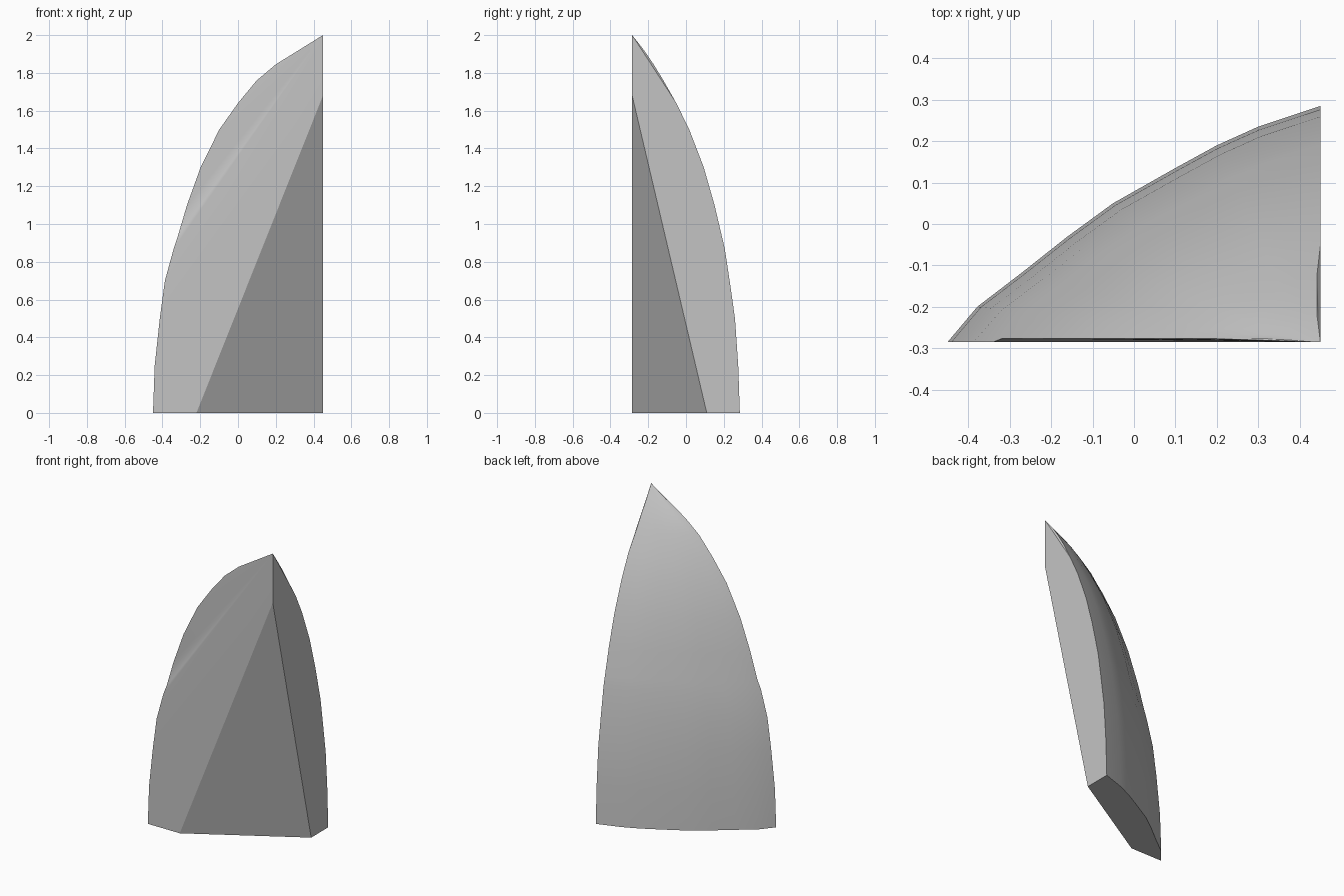
import bpy
import bmesh
import math

# Remove the default object
cube = bpy.data.objects.get("Cube")
if cube:
    bpy.data.objects.remove(cube, do_unlink=True)

# Size of the shard: axis corner, reach along x and y, height
AXIS_X, AXIS_Y = 0.45, -0.285
REACH_X, REACH_Y = 0.9, 0.57
HEIGHT = 2.0

# Base outline from the front edge to the side edge, as fractions of the reach
outline = [(1, 0), (.92, .15), (.8, .295), (.68, .445), (.556, .588),
           (.389, .737), (.278, .833), (.167, .912), (0, 1)]

# Height, front scale and side scale of each level
levels = [(0, 1, 1), (.25, .99, .985), (.5, .96, .955), (.7, .93, .905),
          (.87, .878, .86), (.93, .856, .835), (1.1, .8, .765),
          (1.3, .72, .665), (1.5, .61, .53), (1.64, .5, .41),
          (1.76, .39, .29), (1.845, .278, .2), (1.92, .14, .11)]

FRONT_CREASE = 4   # level where the front face starts to fold back
SIDE_CREASE = 9    # level where the side face starts to fold back
FOLD = 0.008


def point(bm, u, v, z):
    return bm.verts.new((AXIS_X - u, AXIS_Y + v, z))


bm = bmesh.new()

# Curved outer skin
grid = []
for i, (z, f, g) in enumerate(levels):
    row = []
    for j, (u, v) in enumerate(outline):
        a, b = u * f * REACH_X, v * g * REACH_Y
        if j == 0 and i > FRONT_CREASE:
            b += FOLD
        if j == len(outline) - 1 and i > SIDE_CREASE:
            a += FOLD
        row.append(point(bm, a, b, z))
    grid.append(row)
for low, high in zip(grid, grid[1:]):
    for j in range(len(outline) - 1):
        bm.faces.new((low[j], low[j + 1], high[j + 1], high[j]))
apex = point(bm, 0, 0, HEIGHT)
for a, b in zip(grid[-1], grid[-1][1:]):
    bm.faces.new((a, b, apex))

# Flat inner cut
inner_top = point(bm, 0, 0, 1.68)
inner_front = point(bm, 0.67, 0, 0)
inner_side = point(bm, 0, 0.395, 0)
bm.faces.new((inner_top, inner_front, inner_side))


# Broken faces: one flat part below the crease, a fan to the tip above it
def broken_face(column, crease, inner):
    edge = [row[column] for row in grid]
    bm.faces.new([apex, inner_top, inner] + edge[:crease + 1])
    for a, b in zip(edge[crease:], edge[crease + 1:]):
        bm.faces.new((apex, a, b))


broken_face(0, FRONT_CREASE, inner_front)
broken_face(-1, SIDE_CREASE, inner_side)

# Underside
bm.faces.new([inner_side, inner_front] + grid[0])
bmesh.ops.recalc_face_normals(bm, faces=bm.faces)

mesh = bpy.data.meshes.new("shell_shard")
bm.to_mesh(mesh)
bm.free()
shard = bpy.data.objects.new("shell_shard", mesh)
bpy.context.collection.objects.link(shard)

# Single grey material
grey = bpy.data.materials.new("plain_grey")
grey.use_nodes = True
colour = (0.55, 0.55, 0.55, 1)
grey.diffuse_color = colour
for node in grey.node_tree.nodes:
    if node.type == 'BSDF_PRINCIPLED':
        node.inputs["Base Color"].default_value = colour
mesh.materials.append(grey)

# Smooth skin with sharp broken edges
bpy.ops.object.select_all(action='DESELECT')
shard.select_set(True)
bpy.context.view_layer.objects.active = shard
bpy.ops.object.shade_smooth_by_angle(angle=math.radians(30))
